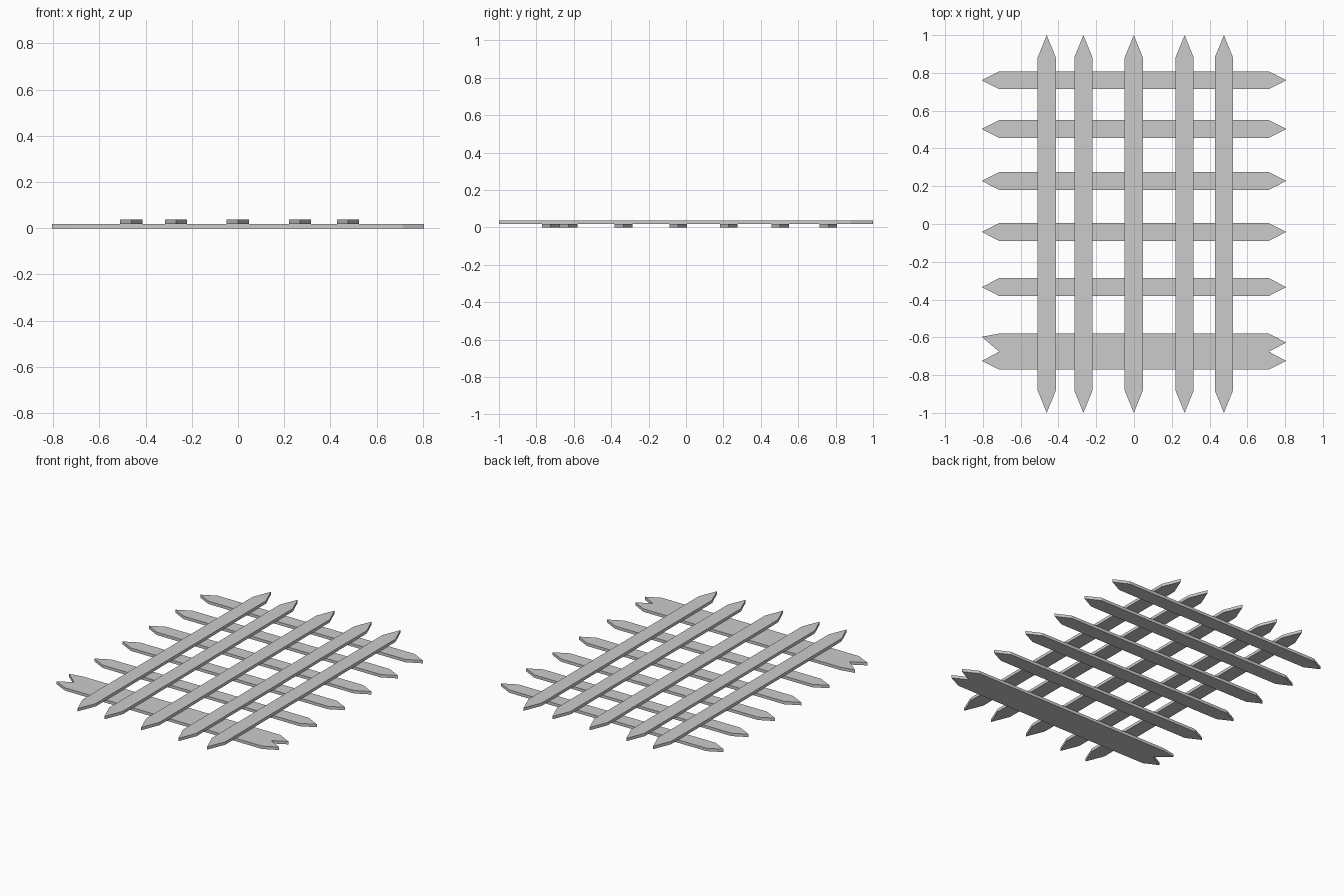
import bpy, bmesh

if "Cube" in bpy.data.objects:
    bpy.data.objects.remove(bpy.data.objects["Cube"])

T = 0.019  # board thickness


def board(name, outline, z):
    """Extrude a flat outline (counter-clockwise) upward from height z."""
    bm = bmesh.new()
    face = bm.faces.new([bm.verts.new((x, y, z)) for x, y in outline])
    top = bmesh.ops.extrude_face_region(bm, geom=[face])
    verts = [v for v in top["geom"] if isinstance(v, bmesh.types.BMVert)]
    bmesh.ops.translate(bm, verts=verts, vec=(0, 0, T))
    bmesh.ops.recalc_face_normals(bm, faces=bm.faces)
    mesh = bpy.data.meshes.new(name)
    bm.to_mesh(mesh)
    bm.free()
    obj = bpy.data.objects.new(name, mesh)
    bpy.context.collection.objects.link(obj)
    return obj


def pointed(length, shoulder, half):
    """Outline of a slat along x with a point at each end."""
    return [(-length, 0), (-shoulder, -half), (shoulder, -half),
            (length, 0), (shoulder, half), (-shoulder, half)]


# Upright pickets, lying on top of the rails
for i, cx in enumerate((-0.462, -0.268, -0.001, 0.268, 0.476)):
    outline = [(cx - y, x) for x, y in pointed(1.0, 0.882, 0.048)]
    board(f"picket_{i + 1}", outline, 0.019)

# Cross rails underneath
for i, cy in enumerate((0.761, 0.503, 0.228, -0.042, -0.334)):
    outline = [(x, cy + y) for x, y in pointed(0.806, 0.714, 0.047)]
    board(f"rail_{i + 1}", outline, 0.0)

# Wide bottom rail with notched double points, top left one bent upward
board("wide_rail", [
    (-0.714, -0.771), (0.714, -0.771), (0.806, -0.725), (0.714, -0.676),
    (0.806, -0.628), (0.714, -0.58), (-0.714, -0.58), (-0.806, -0.597),
    (-0.714, -0.676), (-0.806, -0.725)], 0.0)
